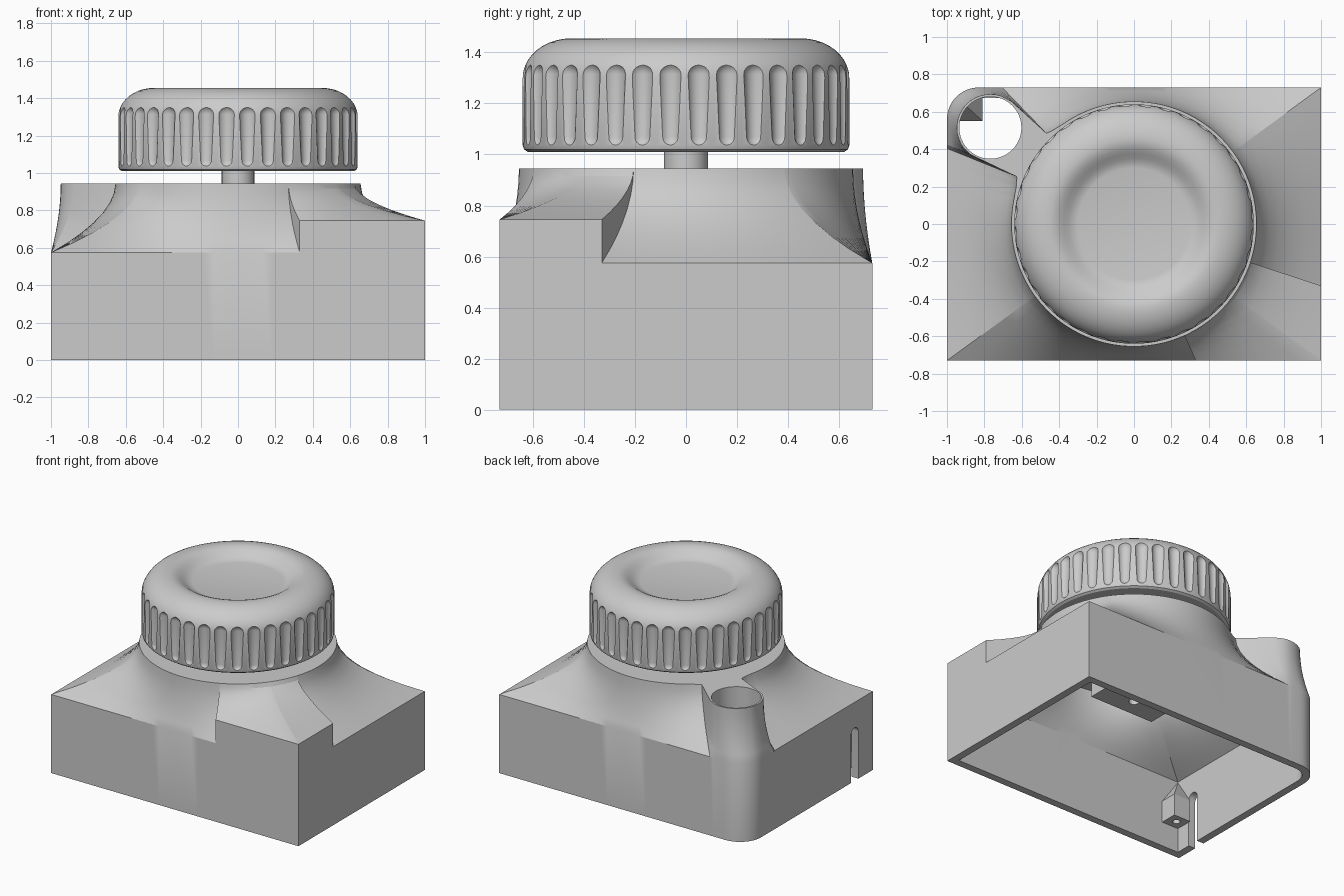
import bpy, bmesh
from math import sin, cos, pi, radians, degrees, atan2, hypot, sqrt

if "Cube" in bpy.data.objects:
    bpy.data.objects.remove(bpy.data.objects["Cube"])

grey = bpy.data.materials.new("light_grey")
grey.diffuse_color = (0.6, 0.6, 0.6, 1)
grey.use_nodes = True
grey.node_tree.nodes["Principled BSDF"].inputs["Base Color"].default_value = grey.diffuse_color


def skin(name, shells):
    """Each shell is a ring of point columns (top to bottom); shared points are merged."""
    bm = bmesh.new()
    for columns in shells:
        seen = {}

        def vert(p):
            key = tuple(round(c, 5) for c in p)
            if key not in seen:
                seen[key] = bm.verts.new(p)
            return seen[key]

        def face(points):
            vs = list(dict.fromkeys(vert(p) for p in points))
            if len(vs) > 2:
                bm.faces.new(vs)

        for i, a in enumerate(columns):
            b = columns[(i + 1) % len(columns)]
            for j in range(len(a) - 1):
                face([a[j], a[j + 1], b[j + 1], b[j]])
        face([c[0] for c in columns])
        face([c[-1] for c in reversed(columns)])
    bmesh.ops.recalc_face_normals(bm, faces=bm.faces)
    mesh = bpy.data.meshes.new(name)
    bm.to_mesh(mesh)
    bm.free()
    mesh.materials.append(grey)
    obj = bpy.data.objects.new(name, mesh)
    bpy.context.collection.objects.link(obj)
    return obj


def turned(profile, n, x=0, y=0):
    """Columns of a turned shape; profile is (radius, z) pairs."""
    return [[(x + r * cos(2 * pi * i / n), y + r * sin(2 * pi * i / n), z)
             for r, z in profile] for i in range(n)]


def rod(r, z0, z1, n=32, x=0, y=0):
    return turned([(r, z1), (r, z0)], n, x, y)


def block(x0, x1, y0, y1, z0, z1):
    return [[(x, y, z1), (x, y, z0)] for x, y in ((x0, y0), (x1, y0), (x1, y1), (x0, y1))]


def activate(obj):
    bpy.ops.object.select_all(action='DESELECT')
    obj.select_set(True)
    bpy.context.view_layer.objects.active = obj


def cut(obj, shells):
    cutter = skin("cutter", shells)
    cutter.hide_render = True
    mod = obj.modifiers.new("cut", 'BOOLEAN')
    mod.operation, mod.solver, mod.object = 'DIFFERENCE', 'EXACT', cutter
    activate(obj)
    bpy.ops.object.modifier_apply(modifier=mod.name)
    bpy.data.objects.remove(cutter)


def smooth(obj, angle):
    activate(obj)
    bpy.ops.object.shade_smooth_by_angle(angle=radians(angle))


# Housing outline: rectangle with one rounded corner, plateau with a ring boss
HX, HY = 1.0, 0.73
BX, BY, BR = -0.768, 0.515, 0.18
CX, CY, CR = -0.83, 0.56, 0.17
RIM = 0.655


def base_radius(a, d):
    c, s = cos(a), sin(a)
    r = min((HX - d) / max(abs(c), 1e-9), (HY - d) / max(abs(s), 1e-9))
    if r * c < CX and r * s > CY:
        k = c * CX + s * CY
        r = k + sqrt(max(0, k * k - CX * CX - CY * CY + (CR - d) ** 2))
    return r


def plateau_radius(a, limit):
    """Outer crossing of a smooth union of the rim disc and the boss disc."""
    r, k = limit, 0.24
    while r > RIM:
        d1, d2 = r - RIM, hypot(r * cos(a) - BX, r * sin(a) - BY) - BR
        h = max(k - abs(d1 - d2), 0) / k
        if min(d1, d2) - h * h * k / 4 < 0:
            return r
        r -= 0.002
    return RIM


STEP_A, STEP_B = degrees(atan2(-HY, 0.33)), degrees(atan2(-0.33, HX))


def loft(d, top, low, high, bottom, boss):
    corner = degrees(atan2(HY - d, HX - d))
    angles = {float(a) for a in range(-180, 180, 4)} | {float(a) for a in range(122, 172)}
    angles |= {corner, -corner, corner - 180, STEP_A, STEP_B}
    columns = []
    for deg in sorted(angles):
        a = radians(deg)
        rb = base_radius(a, d)
        rt = plateau_radius(a, rb - 0.01) if boss else RIM - d
        if deg == STEP_A:
            levels = [low, high]
        elif deg == STEP_B:
            levels = [high, low]
        else:
            levels = [high if STEP_A < deg < STEP_B else low]
        for zb in levels:
            pts = []
            for j in range(8):
                t = j / 7
                pts.append((rt + (rb - rt) * t ** 1.9, top + (zb - top) * t))
            pts += [(rb, low), (rb, bottom)]
            columns.append([(r * cos(a), r * sin(a), z) for r, z in pts])
    return columns


# Hollow housing with ring hole and cable slot
housing = skin("housing", [loft(0, 0.945, 0.575, 0.745, 0, True)])
cut(housing, [loft(0.055, 0.89, 0.535, 0.535, -0.1, False)])
cut(housing, [rod(0.166, 0.35, 1.1, 48, BX, BY)])
SY, SW, SZ = -0.52, 0.043, 0.345
arch = [(SY - SW, -0.1), (SY + SW, -0.1)]
arch += [(SY + SW * cos(pi * i / 12), SZ + SW * sin(pi * i / 12)) for i in range(13)]
cut(housing, [[[(-1.1, y, z), (-0.9, y, z)] for y, z in arch]])
smooth(housing, 22)

# Screw posts tapering up into the corners
for sx in (-1, 1):
    for sy in (-1, 1):
        xo, xi, yo, yi = sx * 0.945, sx * 0.81, sy * 0.675, sy * 0.55
        tip = (xo, yo, 0.53)
        post = skin("screw_post", [[[tip, (x, y, 0.34), (x, y, 0.18)]
                                    for x, y in ((xo, yo), (xi, yo), (xi, yi), (xo, yi))]])
        cut(post, [rod(0.025, 0.1, 0.29, 16, sx * 0.878, sy * 0.612)])

# Shaft mount hanging under the plateau
mount = skin("shaft_mount", [block(-0.26, 0.26, -0.13, 0.13, 0.5, 0.9)])
cut(mount, [rod(0.035, 0.4, 0.6, 20)])

# Shaft
shaft = skin("shaft", [rod(0.087, 0.9, 1.05, 40)])
smooth(shaft, 30)

# Knob with dished top and fluted grip
profile = [(0, 1.39), (0.30, 1.39), (0.325, 1.395), (0.35, 1.408), (0.375, 1.425),
           (0.40, 1.441), (0.425, 1.451)]
profile += [(0.45 + 0.19 * sin(i * pi / 20), 1.30 + 0.155 * cos(i * pi / 20)) for i in range(11)]
profile += [(0.64, 1.035), (0.635, 1.02), (0.62, 1.01), (0, 1.01)]
knob = skin("knob", [turned(profile, 144)])
scoop = [(0.05 * sin(i * pi / 12), 1.315 + 0.05 * cos(i * pi / 12)) for i in range(7)]
scoop += [(0.04 * cos(i * pi / 12), 1.068 - 0.04 * sin(i * pi / 12)) for i in range(7)]
scoop[0], scoop[-1] = (0, 1.365), (0, 1.028)
flutes = []
for i in range(36):
    a = radians(10 * i + 4.5)
    flutes.append(turned(scoop, 24, 0.665 * cos(a), 0.665 * sin(a)))
cut(knob, flutes)
smooth(knob, 30)
